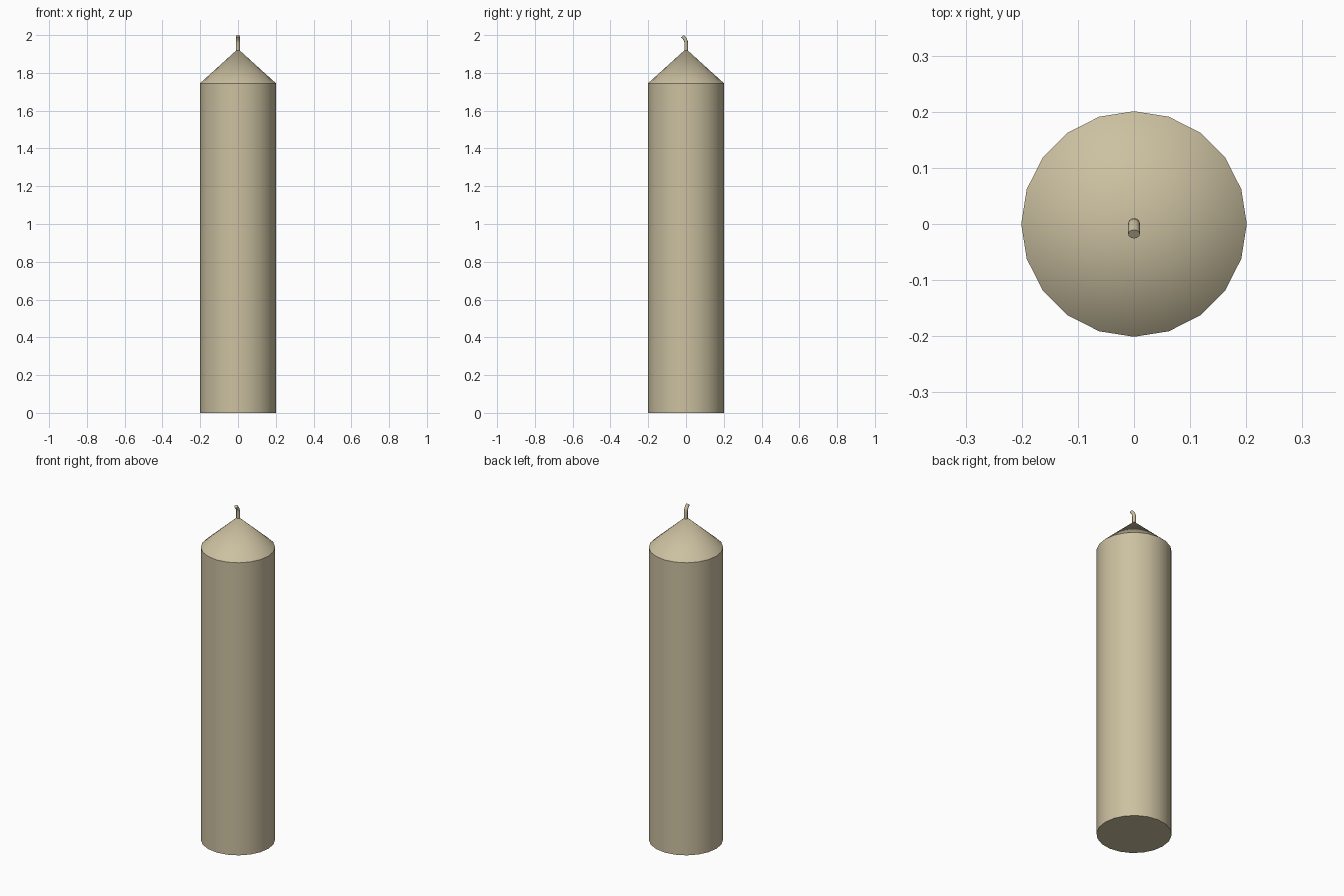
import bpy, bmesh, math
from mathutils import Vector

if "Cube" in bpy.data.objects:
    bpy.data.objects.remove(bpy.data.objects["Cube"])

wax = bpy.data.materials.new("cream wax")
wax.diffuse_color = (0.60, 0.53, 0.355, 1)
wax.use_nodes = True
wax.node_tree.nodes["Principled BSDF"].inputs["Base Color"].default_value = wax.diffuse_color


def finish(name, bm):
    bmesh.ops.recalc_face_normals(bm, faces=bm.faces)
    mesh = bpy.data.meshes.new(name)
    bm.to_mesh(mesh)
    bm.free()
    mesh.materials.append(wax)
    obj = bpy.data.objects.new(name, mesh)
    bpy.context.collection.objects.link(obj)
    bpy.ops.object.select_all(action='DESELECT')
    obj.select_set(True)
    bpy.context.view_layer.objects.active = obj
    bpy.ops.object.shade_smooth_by_angle(angle=math.radians(40))
    return obj


def loft(bm, rings):
    for a, b in zip(rings, rings[1:]):
        n = len(a)
        for i in range(n):
            j = (i + 1) % n
            bm.faces.new((a[i], a[j], b[j], b[i]))


# Candle body: 20-sided column with a pointed top
SIDES, RADIUS = 20, 0.201
bm = bmesh.new()
rings = [[bm.verts.new((RADIUS * math.cos(math.tau * i / SIDES),
                        RADIUS * math.sin(math.tau * i / SIDES), z))
          for i in range(SIDES)] for z in (0, 1.745)]
loft(bm, rings)
bm.faces.new(rings[0])
apex = bm.verts.new((0, 0, 1.927))
for i in range(SIDES):
    bm.faces.new((rings[1][i], rings[1][(i + 1) % SIDES], apex))
finish("candle_body", bm)

# Wick: thin tube bending toward the front; (y, z, lean angle in degrees)
path = [(0.001, 1.905, 0), (0.001, 1.955, 0), (0, 1.966, 12),
        (-0.004, 1.977, 26), (-0.018, 1.9945, 36)]
bm = bmesh.new()
rings = []
for y, z, lean in path:
    t = math.radians(lean)
    across = Vector((0, math.cos(t), math.sin(t)))
    rings.append([bm.verts.new(Vector((0, y, z))
                  + 0.0105 * math.cos(math.tau * i / 12) * Vector((1, 0, 0))
                  + 0.0095 * math.sin(math.tau * i / 12) * across)
                  for i in range(12)])
loft(bm, rings)
bm.faces.new(rings[0])
bm.faces.new(rings[-1])
finish("wick", bm)
